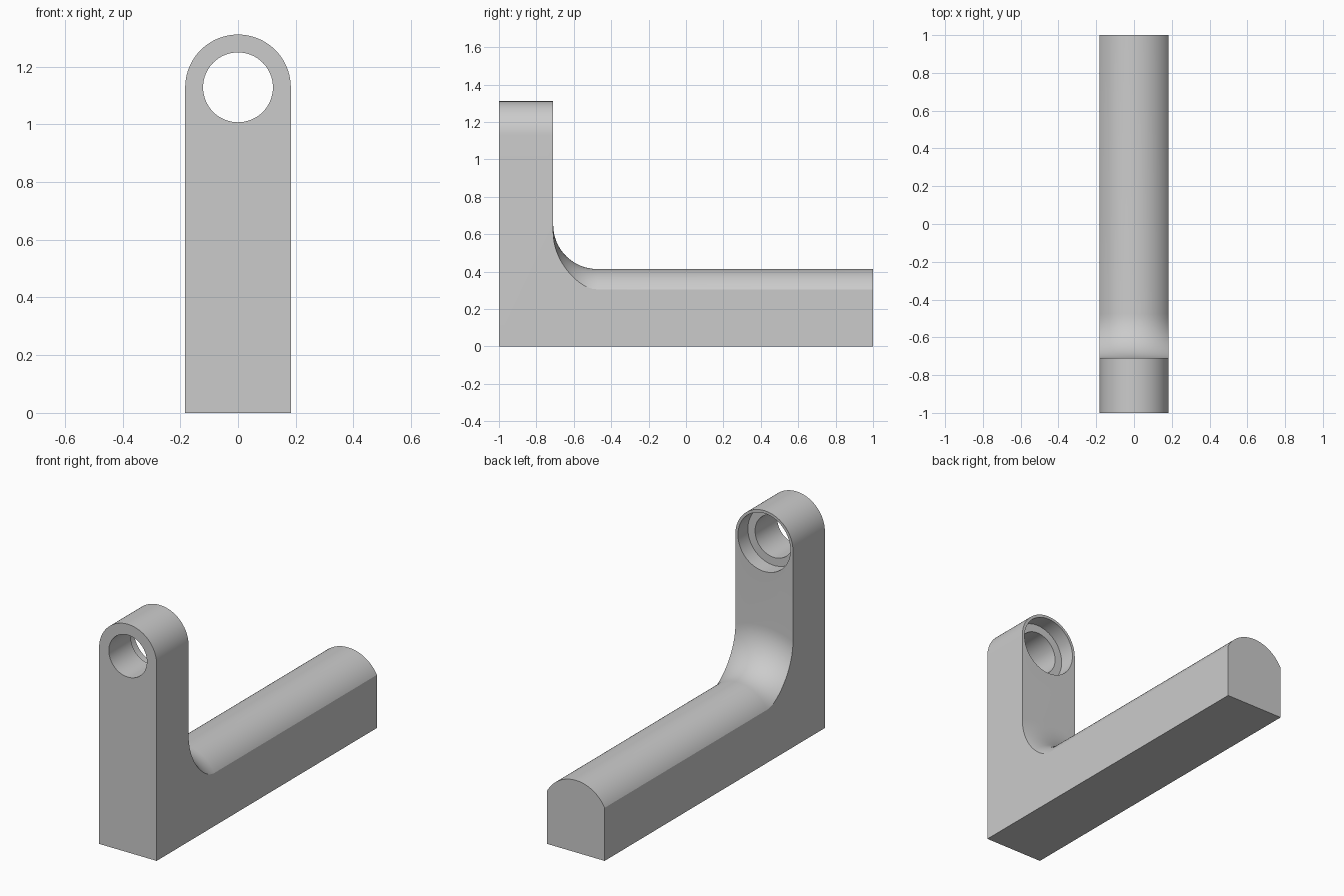
import bpy, bmesh
from math import cos, pi, sqrt, radians

cube = bpy.data.objects.get("Cube")
if cube:
    bpy.data.objects.remove(cube, do_unlink=True)

W = 0.183                      # half width
POST_BACK = -0.71              # rear face of the post
EYE_Z = 1.128                  # centre of the rounded post end
ARM_R, ARM_Z = 0.208, 0.206    # crown radius and axis height of the arm
FILLET = 0.235
SEGS, STEPS = 40, 16

grey = bpy.data.materials.new("plain grey")
grey.use_nodes = True
colour = (0.6, 0.6, 0.6, 1)
grey.diffuse_color = colour
grey.node_tree.nodes["Principled BSDF"].inputs["Base Color"].default_value = colour

bm = bmesh.new()
xs = [-W * cos(pi * i / SEGS) for i in range(SEGS + 1)]


def arch(y, centre, radius):
    """Row of points across the top, following a circle about the y axis."""
    return [bm.verts.new((x, y, centre + sqrt(max(0, radius**2 - x**2)))) for x in xs]


def bridge(a, b):
    for i in range(SEGS):
        bm.faces.new((a[i], a[i + 1], b[i + 1], b[i]))


# Rounded top of the post
post_rows = [arch(y, EYE_Z, W) for y in (-1, POST_BACK)]
bridge(*post_rows)

# Blend sweeping from the post down into the crowned arm
arm_rows = []
for k in range(STEPS + 1):
    t = pi / 2 * k / STEPS
    y = POST_BACK + FILLET * (1 - cos(t))
    reach = ARM_R + FILLET - sqrt(max(0, FILLET**2 - (FILLET * cos(t))**2))
    arm_rows.append(arch(y, ARM_Z, reach))
arm_rows.append(arch(1, ARM_Z, ARM_R))
for a, b in zip(arm_rows, arm_rows[1:]):
    bridge(a, b)

# Flat faces: post rear, sides, front, arm end and underside
bm.faces.new(post_rows[1] + arm_rows[0][::-1])
front = [bm.verts.new((x, -1, 0)) for x in (-W, W)]
back = [bm.verts.new((x, 1, 0)) for x in (-W, W)]
rows = post_rows + arm_rows
for side, end in ((0, 0), (1, -1)):
    bm.faces.new([front[side]] + [r[end] for r in rows] + [back[side]])
bm.faces.new(front[:1] + rows[0] + front[1:])
bm.faces.new(back[:1] + rows[-1] + back[1:])
bm.faces.new(front + back[::-1])
bmesh.ops.recalc_face_normals(bm, faces=bm.faces)

mesh = bpy.data.meshes.new("bracket")
bm.to_mesh(mesh)
bm.free()
mesh.materials.append(grey)
bracket = bpy.data.objects.new("bracket", mesh)
bpy.context.collection.objects.link(bracket)


def bore(name, radius, y0, y1):
    """Cut a round hole along y through the post end."""
    bpy.ops.mesh.primitive_cylinder_add(
        vertices=64, radius=radius, depth=y1 - y0,
        location=(0, (y0 + y1) / 2, EYE_Z), rotation=(pi / 2, 0, 0))
    cutter = bpy.context.object
    cutter.name = name
    cutter.hide_render = True
    cutter.data.materials.append(grey)
    bpy.ops.object.select_all(action='DESELECT')
    bracket.select_set(True)
    bpy.context.view_layer.objects.active = bracket
    mod = bracket.modifiers.new(name, 'BOOLEAN')
    mod.operation = 'DIFFERENCE'
    mod.solver = 'EXACT'
    mod.object = cutter
    bpy.ops.object.modifier_apply(modifier=mod.name)
    bpy.data.objects.remove(cutter, do_unlink=True)


# Through hole and the wider recess behind it
bore("through_hole", 0.121, -1.2, -0.5)
bore("rear_recess", 0.167, POST_BACK - 0.09, -0.5)

bpy.ops.object.shade_smooth_by_angle(angle=radians(25))
